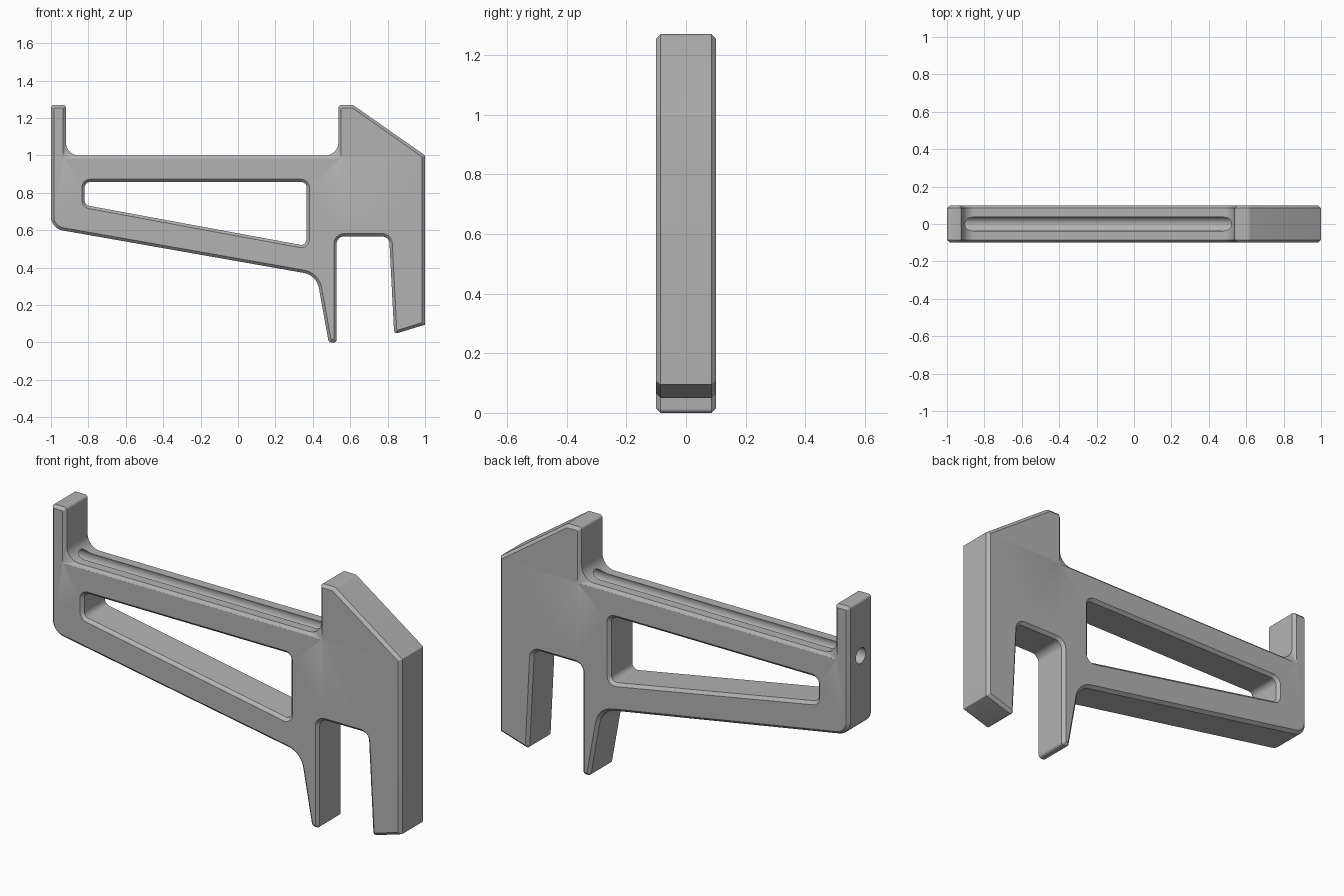
import bpy, bmesh, math
from mathutils import Vector

if "Cube" in bpy.data.objects:
    bpy.data.objects.remove(bpy.data.objects["Cube"])

HALF = 0.1        # half thickness
CHAMFER = 0.015   # edge chamfer
SEG = 8           # segments per rounded corner

grey = bpy.data.materials.new("plain grey")
grey.use_nodes = True
grey.diffuse_color = (0.45, 0.45, 0.45, 1)
grey.node_tree.nodes["Principled BSDF"].inputs["Base Color"].default_value = (0.45, 0.45, 0.45, 1)


def ring(corners, inset):
    """Rounded outline as 2D points, moved into the material by inset.
    Each corner is (x, z, radius, keep_sharp_when_inset)."""
    pts, n = [], len(corners)
    for i, (x, z, radius, sharp) in enumerate(corners):
        p = Vector((x, z))
        a = (p - Vector(corners[i - 1][:2])).normalized()
        b = (Vector(corners[(i + 1) % n][:2]) - p).normalized()
        turn = a.x * b.y - a.y * b.x
        half_turn = a.angle(b) / 2
        na, nb = Vector((-a.y, a.x)), Vector((-b.y, b.x))
        mid = (na + nb).normalized()
        side = 1 if turn > 0 else -1
        p = p + mid * inset / math.cos(half_turn)
        r = radius - side * inset
        if inset and sharp:
            r = 0
        r = max(r, 0.003)
        centre = p + mid * side * r / math.cos(half_turn)
        for k in range(SEG + 1):
            ang = half_turn * (2 * k / SEG - 1) * side
            d = -mid * side * r
            c, s = math.cos(ang), math.sin(ang)
            pts.append(centre + Vector((c * d.x - s * d.y, s * d.x + c * d.y)))
    return pts


# outer outline, counter-clockwise
outer = [
    (-1, 1.27, 0.015, False), (-1, 0.61, 0.075, False),          # end post
    (0.42, 0.36, 0.1, False),                                    # sloping underside
    (0.485, 0, 0.018, False), (0.527, 0, 0.015, False),          # thin prong
    (0.527, 0.567, 0.04, False), (0.808, 0.567, 0.04, False),    # slot
    (0.835, 0.045, 0.015, False), (1, 0.095, 0.004, False),      # thick prong
    (1, 1, 0.004, False), (0.615, 1.27, 0.03, False),            # sloping head
    (0.537, 1.27, 0.015, False),
    (0.537, 1, 0.07, True), (-0.92, 1, 0.07, True),              # bar top
    (-0.92, 1.27, 0.015, False),
]
# window outline, clockwise
window = [
    (-0.82, 0.735, 0.03, False), (-0.82, 0.858, 0.03, False),
    (0.367, 0.858, 0.03, False), (0.367, 0.516, 0.03, False),
]

# chamfered plate with a window
bm = bmesh.new()
caps = {-1: [], 1: []}
for outline in (outer, window):
    layers = []
    for y, inset in ((-HALF, CHAMFER), (-HALF + CHAMFER, 0), (HALF - CHAMFER, 0), (HALF, CHAMFER)):
        layers.append([bm.verts.new((p.x, y, p.y)) for p in ring(outline, inset)])
    n = len(layers[0])
    for low, high in zip(layers, layers[1:]):
        for i in range(n):
            j = (i + 1) % n
            bm.faces.new((low[i], low[j], high[j], high[i]))
    for side, layer in ((-1, layers[0]), (1, layers[-1])):
        caps[side] += [bm.edges.get((layer[i], layer[(i + 1) % n])) for i in range(n)]
for side, edges in caps.items():
    bmesh.ops.triangle_fill(bm, edges=edges, use_beauty=True, normal=(0, side, 0))
bmesh.ops.recalc_face_normals(bm, faces=bm.faces)
mesh = bpy.data.meshes.new("bracket_body")
bm.to_mesh(mesh)
bm.free()
mesh.materials.append(grey)
body = bpy.data.objects.new("bracket_body", mesh)
bpy.context.collection.objects.link(body)

# round channel along the bar and out through the end post
bpy.ops.mesh.primitive_cylinder_add(vertices=32, radius=0.04, depth=1.7,
                                    location=(-0.25, 0, 0.985), rotation=(0, math.pi / 2, 0))
drill = bpy.context.object
drill.name = "channel_cutter"
drill.data.materials.append(grey)
drill.hide_render = True
cut = body.modifiers.new("channel", 'BOOLEAN')
cut.operation = 'DIFFERENCE'
cut.solver = 'EXACT'
cut.object = drill

# bake the cut, then smooth the rounded corners
bpy.ops.object.select_all(action='DESELECT')
body.select_set(True)
bpy.context.view_layer.objects.active = body
bpy.ops.object.modifier_apply(modifier=cut.name)
bpy.data.objects.remove(drill)
bpy.ops.object.shade_smooth_by_angle(angle=math.radians(25))
